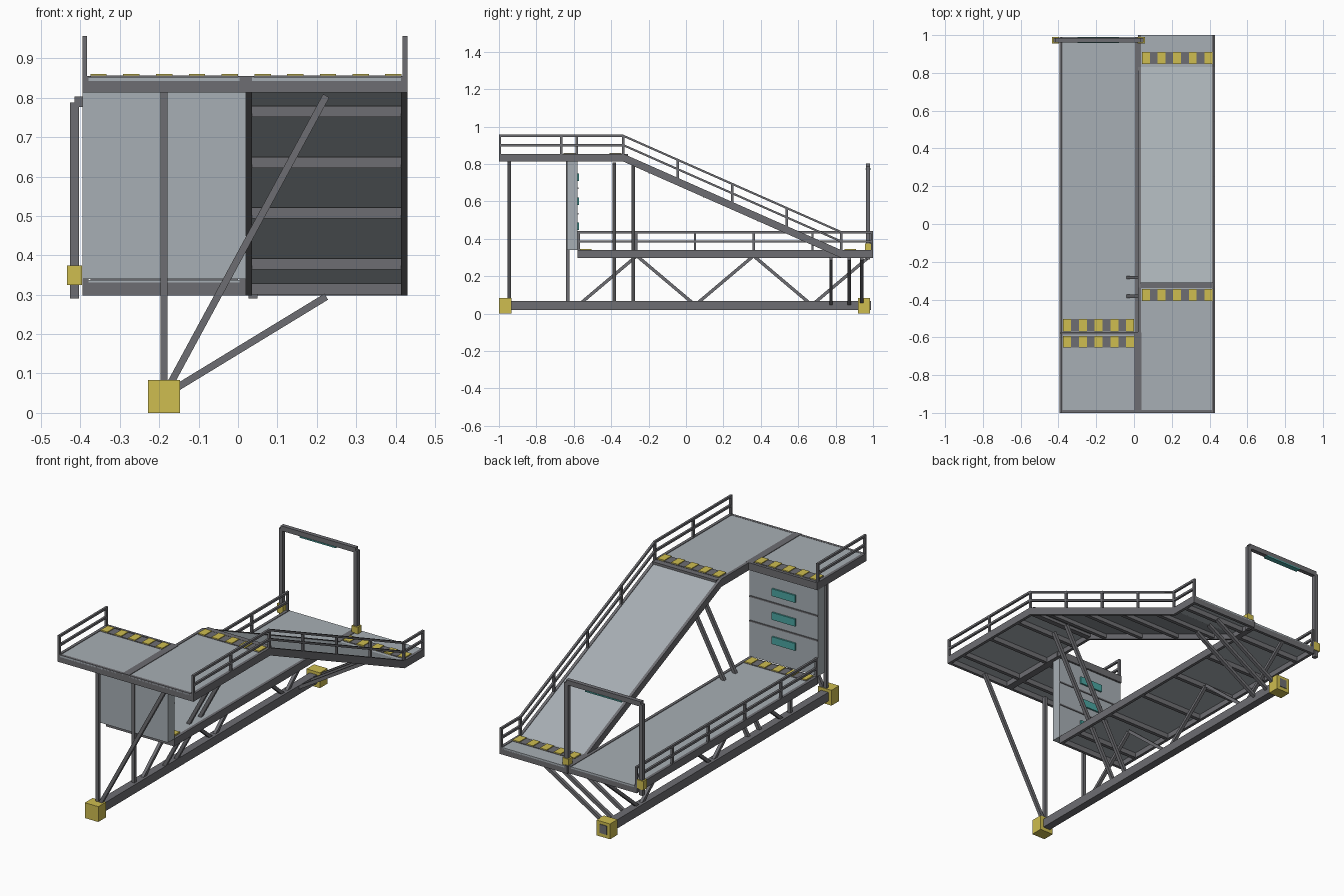
import bpy
import bmesh
from mathutils import Vector, Matrix

old = bpy.data.objects.get("Cube")
if old:
    bpy.data.objects.remove(old, do_unlink=True)


def material(name, rgb):
    m = bpy.data.materials.new(name)
    m.use_nodes = True
    m.diffuse_color = (*rgb, 1)
    bsdf = next(n for n in m.node_tree.nodes if n.type == 'BSDF_PRINCIPLED')
    bsdf.inputs["Base Color"].default_value = (*rgb, 1)
    return m


PLATE = material("deck grey", (0.39, 0.43, 0.46))
FRAME = material("steel grey", (0.155, 0.155, 0.168))
YELLOW = material("safety yellow", (0.62, 0.51, 0.08))
TEAL = material("lamp teal", (0.07, 0.38, 0.36))


class Part:
    """Collects simple solids into one named object."""

    def __init__(self, name, mat):
        self.name, self.mat, self.bm = name, mat, bmesh.new()

    def box(self, x, y, z):
        size = [b - a for a, b in (x, y, z)]
        mid = [(a + b) / 2 for a, b in (x, y, z)]
        bmesh.ops.create_cube(self.bm, size=1, matrix=Matrix.Translation(mid) @ Matrix.Diagonal((*size, 1)))
        return self

    def bar(self, p, q, w):
        # square bar between two points
        p, q = Vector(p), Vector(q)
        d = q - p
        side = d.cross(Vector((1, 0, 0)) if abs(d.x) < 0.01 else Vector((0, 1, 0))).normalized()
        other = d.normalized().cross(side)
        rot = Matrix((side, other, d.normalized())).transposed().to_4x4()
        bmesh.ops.create_cube(self.bm, size=1, matrix=Matrix.Translation((p + q) / 2) @ rot
                              @ Matrix.Diagonal((w, w, d.length, 1)))
        return self

    def strip(self, x, path, drop, depth):
        # band that follows a (y, z) path, hanging below it
        rings = [[self.bm.verts.new(c) for c in ((x[0], y, z - drop), (x[1], y, z - drop),
                  (x[1], y, z - drop - depth), (x[0], y, z - drop - depth))] for y, z in path]
        for a, b in zip(rings, rings[1:]):
            for i in range(4):
                j = (i + 1) % 4
                self.bm.faces.new((a[i], a[j], b[j], b[i]))
        self.bm.faces.new(rings[0])
        self.bm.faces.new(rings[-1][::-1])
        return self

    def done(self):
        bmesh.ops.recalc_face_normals(self.bm, faces=self.bm.faces)
        me = bpy.data.meshes.new(self.name)
        self.bm.to_mesh(me)
        self.bm.free()
        me.materials.append(self.mat)
        bpy.context.collection.objects.link(bpy.data.objects.new(self.name, me))


def lerp(a, b, t):
    return a + (b - a) * t


TOP, LOW = 0.855, 0.34
LEFT_X, RIGHT_X = (-0.395, 0.02), (0.02, 0.43)
ramp_path = [(-1, TOP), (-0.335, TOP), (0.83, LOW), (1, LOW)]


# Decks: plate, edge beams and cross members under each span
def deck(name, x, path, bays, edge=0.016):
    Part(name + "_plate", PLATE).strip((x[0] + edge, x[1] - edge), path, 0.003, 0.01).done()
    f = Part(name + "_frame", FRAME)
    f.strip((x[0], x[0] + edge), path, 0, 0.042)
    f.strip((x[1] - edge, x[1]), path, 0, 0.042)
    for (a, b), n in zip(zip(path, path[1:]), bays):
        for i in range(n):
            t = (i + 0.5) / n
            y, z = lerp(a[0], b[0], t), lerp(a[1], b[1], t)
            f.box((x[0] + edge, x[1] - edge), (y - 0.01, y + 0.01), (z - 0.04, z - 0.012))
    for y, z, s in ((*path[0], 1), (*path[-1], -1)):
        f.box(x, sorted((y, y + s * 0.016)), (z - 0.042, z - 0.009))
    f.done()


deck("ramp_lane", RIGHT_X, ramp_path, (3, 4, 1))
deck("upper_deck", LEFT_X, [(-1, TOP), (-0.575, TOP)], (2,))
deck("lower_deck", LEFT_X, [(-0.58, LOW), (0.99, LOW)], (6,))
trim = Part("deck_trim", FRAME)
trim.box(LEFT_X, (-0.585, -0.572), (TOP - 0.04, TOP))
trim.box((0.035, 0.42), (-0.34, -0.31), (TOP - 0.04, TOP - 0.001))
trim.box((0, 0.04), (-1, -0.575), (TOP - 0.042, TOP))
for x in (LEFT_X, RIGHT_X):
    trim.box(x, (-1, -0.985), (TOP - 0.042, TOP - 0.002))
trim.done()


# Hazard strips: dark base with five raised yellow blocks
def hazard(name, x, y, z):
    Part(name + "_base", FRAME).box(x, y, (z - 0.004, z + 0.001)).done()
    blocks = Part(name + "_blocks", YELLOW)
    w = (x[1] - x[0]) / 9
    for i in range(0, 9, 2):
        blocks.box((x[0] + i * w, x[0] + (i + 1) * w), y, (z - 0.003, z + 0.005))
    blocks.done()


hazard("upper_left_hazard", (-0.375, 0), (-0.655, -0.592), TOP)
hazard("lower_left_hazard", (-0.375, 0), (-0.568, -0.504), LOW)
hazard("ramp_top_hazard", (0.042, 0.415), (-0.408, -0.345), TOP)
hazard("ramp_bottom_hazard", (0.042, 0.415), (0.848, 0.91), LOW)


# Guard rails: posts plus top and middle rail
def railing(name, x, path, posts):
    r = Part(name, FRAME)
    for h in (0.102, 0.052):
        r.strip((x - 0.006, x + 0.006), path, -h, 0.012)
    for (a, b), n in zip(zip(path, path[1:]), posts):
        for i in range(n + 1):
            y, z = lerp(a[0], b[0], i / n), lerp(a[1], b[1], i / n)
            y = min(max(y, path[0][0] + 0.006), path[-1][0] - 0.006)
            r.box((x - 0.006, x + 0.006), (y - 0.006, y + 0.006), (z - 0.02, z + 0.1))
    r.done()


railing("ramp_railing", 0.424, ramp_path, (2, 4, 1))
railing("upper_railing", -0.389, [(-1, TOP), (-0.578, TOP)], (1,))
railing("lower_railing", -0.389, [(-0.58, LOW), (0.99, LOW)], (5,))

# Wall between the two left decks, with seams and lamps
Part("wall_panel", PLATE).box(LEFT_X, (-0.635, -0.58), (LOW, TOP - 0.04)).done()
seams = Part("wall_seams", FRAME)
lamps = Part("wall_lamps", TEAL)
for z in (0.535, 0.67):
    seams.box(LEFT_X, (-0.582, -0.576), (z - 0.004, z + 0.004))
for z in (0.467, 0.6, 0.73):
    lamps.box((-0.26, -0.12), (-0.582, -0.571), (z - 0.02, z + 0.02))
seams.done()
lamps.done()

# Ground beam with end blocks
BX, BZ = -0.188, 0.044
Part("ground_beam", FRAME).box((BX - 0.022, BX + 0.022), (-0.99, 0.988), (BZ - 0.024, BZ + 0.024)).done()
blocks = Part("end_blocks", YELLOW)
for y in ((-1, -0.933), (0.92, 0.985)):
    blocks.box((BX - 0.041, BX + 0.041), y, (0, 0.084))
blocks.done()

# Upright posts and leaning struts
supports = Part("supports", FRAME)
for y in (-0.945, -0.632):
    supports.bar((BX, y, BZ), (BX, y, TOP - 0.04), 0.018)
for y in (-0.945, -0.383, -0.283):
    supports.bar((BX, y, BZ), (0.224, y, 0.805), 0.018)
for y in (0.775, 0.873, 0.94):
    supports.bar((BX, y, BZ), (0.224, y, 0.295), 0.018)
supports.done()

# Zigzag truss under the lower deck
truss = Part("zigzag_truss", FRAME)
for i in range(5):
    ya, yb = -0.57 + i * 0.312, -0.57 + (i + 1) * 0.312 - 0.01
    za, zb = (0.05, 0.305) if i % 2 == 0 else (0.305, 0.05)
    truss.bar((BX, ya, za), (BX, yb, zb), 0.017)
truss.done()

# Gate at the back of the lower deck
gate = Part("gate_frame", FRAME)
feet = Part("gate_feet", YELLOW)
GX = (-0.415, 0.038)
for x in GX:
    gate.box((x - 0.011, x + 0.011), (0.962, 0.985), (0.29, 0.788))
    feet.box((x - 0.019, x + 0.019), (0.956, 0.99), (0.325, 0.374))
gate.box(GX, (0.962, 0.985), (0.776, 0.803)).done()
feet.done()
Part("gate_lamp", TEAL).box((-0.3, -0.08), (0.959, 0.988), (0.77, 0.777)).done()
